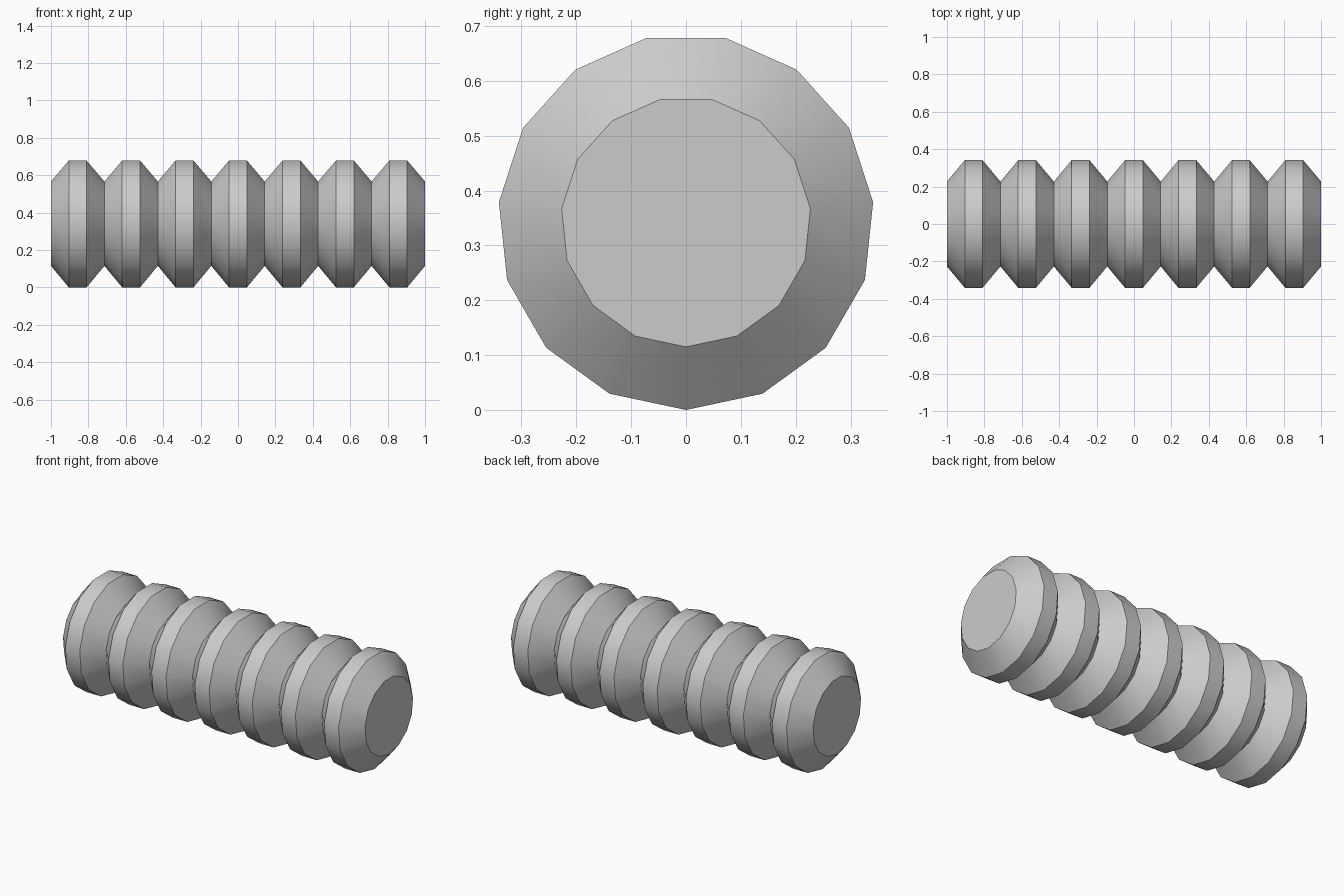
import bpy, bmesh
from math import sin, cos, tau, radians

SIDES, RIBS = 15, 7
OUTER, INNER, LENGTH = 0.343, 0.228, 2.0
CENTRE_Z = OUTER

cube = bpy.data.objects.get("Cube")
if cube:
    bpy.data.objects.remove(cube, do_unlink=True)

# Plain grey material
grey = bpy.data.materials.new("plain_grey")
grey.use_nodes = True
colour = (0.6, 0.6, 0.6, 1)
grey.diffuse_color = colour
grey.node_tree.nodes["Principled BSDF"].inputs["Base Color"].default_value = colour

# Rib profile along x: valley, then two crest rings per rib, then valley
step = LENGTH / RIBS / 3
profile = [(-LENGTH / 2 + i * step, INNER if i % 3 == 0 else OUTER)
           for i in range(RIBS * 3 + 1)]


def ring(bm, x, radius):
    """Polygon ring around the x axis with one corner pointing down."""
    angles = [tau * k / SIDES for k in range(SIDES)]
    return [bm.verts.new((x, radius * sin(a), CENTRE_Z - radius * cos(a)))
            for a in angles]


# Ribbed cylinder, closed by flat end caps
bm = bmesh.new()
rings = [ring(bm, x, r) for x, r in profile]
for a, b in zip(rings, rings[1:]):
    for k in range(SIDES):
        n = (k + 1) % SIDES
        bm.faces.new((a[k], a[n], b[n], b[k]))
bm.faces.new(rings[0])
bm.faces.new(rings[-1])
bmesh.ops.recalc_face_normals(bm, faces=bm.faces)

mesh = bpy.data.meshes.new("ribbed_cylinder")
bm.to_mesh(mesh)
bm.free()
mesh.materials.append(grey)
body = bpy.data.objects.new("ribbed_cylinder", mesh)
bpy.context.collection.objects.link(body)

# Smooth around the ribs, sharp along crests and valleys
bpy.ops.object.select_all(action="DESELECT")
body.select_set(True)
bpy.context.view_layer.objects.active = body
bpy.ops.object.shade_smooth_by_angle(angle=radians(30))
